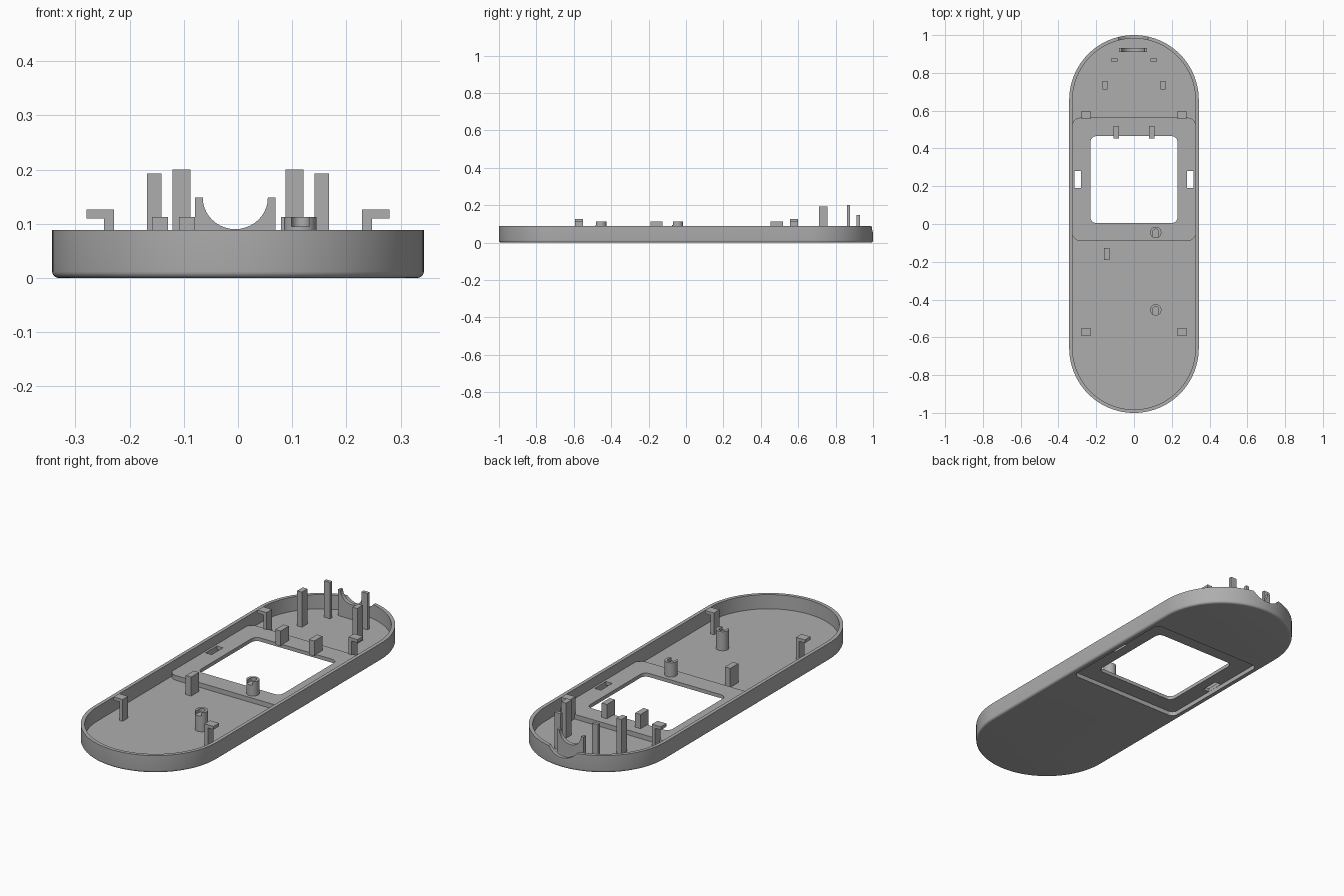
import bpy, bmesh, math
from mathutils import Matrix, Vector

old = bpy.data.objects.get("Cube")
if old:
    bpy.data.objects.remove(old, do_unlink=True)

grey = bpy.data.materials.new("grey plastic")
grey.use_nodes = True
colour = (0.42, 0.42, 0.42, 1)
grey.diffuse_color = colour
grey.node_tree.nodes["Principled BSDF"].inputs["Base Color"].default_value = colour

FLOOR, DECK, RIM = 0.016, 0.04, 0.088
HALF_W, WALL = 0.343, 0.018


def rounded(x0, x1, y0, y1, r, n=10):
    """Outline of a rectangle with rounded corners."""
    pts = []
    corners = [(x1 - r, y1 - r), (x0 + r, y1 - r), (x0 + r, y0 + r), (x1 - r, y0 + r)]
    for k, (cx, cy) in enumerate(corners):
        for i in range(n + 1):
            a = (k + i / n) * math.pi / 2
            pts.append((cx + r * math.cos(a), cy + r * math.sin(a)))
    return pts


def loft(name, rings):
    """Solid through (outline, z) rings of equal point count, capped at both ends."""
    bm = bmesh.new()
    loops = [[bm.verts.new((x, y, z)) for x, y in pts] for pts, z in rings]
    for a, b in zip(loops, loops[1:]):
        for i in range(len(a)):
            j = (i + 1) % len(a)
            bm.faces.new((a[i], a[j], b[j], b[i]))
    bm.faces.new(loops[0][::-1])
    bm.faces.new(loops[-1])
    bmesh.ops.recalc_face_normals(bm, faces=bm.faces)
    mesh = bpy.data.meshes.new(name)
    bm.to_mesh(mesh)
    bm.free()
    mesh.materials.append(grey)
    ob = bpy.data.objects.new(name, mesh)
    bpy.context.collection.objects.link(ob)
    return ob


def prism(name, pts, z0, z1):
    return loft(name, [(pts, z0), (pts, z1)])


def box(name, x0, x1, y0, y1, z0, z1):
    return prism(name, [(x0, y0), (x1, y0), (x1, y1), (x0, y1)], z0, z1)


def circle(x, y, r, n=32):
    return [(x + r * math.cos(2 * math.pi * i / n), y + r * math.sin(2 * math.pi * i / n))
            for i in range(n)]


def upright(name, pts, y0, y1):
    """Prism whose (x, z) outline runs from y0 to y1."""
    ob = prism(name, pts, -y1, -y0)
    ob.data.transform(Matrix.Rotation(math.pi / 2, 4, 'X'))
    return ob


def combine(ob, other, operation):
    """Apply a boolean and discard the helper."""
    mod = ob.modifiers.new(operation, 'BOOLEAN')
    mod.operation, mod.object, mod.solver = operation, other, 'EXACT'
    bpy.context.view_layer.update()
    deps = bpy.context.evaluated_depsgraph_get()
    mesh = bpy.data.meshes.new_from_object(ob.evaluated_get(deps))
    ob.modifiers.clear()
    ob.data = mesh
    bpy.data.objects.remove(other, do_unlink=True)


def stadium(inset):
    w = HALF_W - inset
    return rounded(-w, w, inset - 1, 1 - inset, w - 0.0001, 24)


# Tray with rounded bottom edge and thin wall
fillet = 0.012
rings = []
for i in range(6):
    a = i / 5 * math.pi / 2
    rings.append((stadium(fillet * (1 - math.sin(a))), fillet * (1 - math.cos(a))))
rings += [(stadium(0), RIM), (stadium(WALL), RIM), (stadium(WALL), FLOOR)]
tray = loft("tray", rings)

# Raised deck, hollowed below, with the window and side slots
combine(tray, prism("deck", rounded(-0.328, 0.328, -0.09, 0.563, 0.045), 0.008, DECK), 'UNION')
combine(tray, prism("recess", rounded(-0.315, 0.315, -0.08, 0.553, 0.03), -0.02, 0.022),
        'DIFFERENCE')
combine(tray, prism("window", rounded(-0.23, 0.23, 0.005, 0.465, 0.03), -0.02, 0.1), 'DIFFERENCE')
for s in (-1, 1):
    xs = sorted((s * 0.28, s * 0.314))
    combine(tray, box("slot", *xs, 0.19, 0.28, 0.01, 0.06), 'DIFFERENCE')

# Round notch in the back wall
combine(tray, upright("notch", circle(-0.005, 0.15, 0.1, 48), 0.95, 1.05), 'DIFFERENCE')

# Cradle plate with a half-round seat
arc = [(-0.005 + 0.06 * math.cos(a), 0.148 + 0.058 * math.sin(a))
       for a in (math.pi * (1 + i / 20) for i in range(21))]
cradle = [(-0.079, FLOOR - 0.004), (-0.079, 0.148)] + arc + [(0.069, 0.148), (0.069, FLOOR - 0.004)]
upright("cradle", cradle, 0.911, 0.931)

# Mirrored posts and hooked clips
base = FLOOR - 0.004
for s, side in ((1, "left"), (-1, "right")):
    def pair(name, xa, xb, *rest):
        return box(side + "_" + name, *sorted((s * xa, s * xb)), *rest)
    pair("tall_post", 0.088, 0.121, 0.86, 0.877, base, 0.2)
    pair("wide_post", 0.141, 0.168, 0.712, 0.756, base, 0.193)
    pair("deck_post", 0.079, 0.109, 0.453, 0.518, DECK - 0.004, 0.112)
    for end, y in (("back", 0.577), ("front", -0.572)):
        hook = [(0.229, base), (0.247, base), (0.247, 0.11), (0.279, 0.11),
                (0.279, 0.126), (0.229, 0.126)]
        upright(f"{side}_{end}_clip", [(s * x, z) for x, z in hook], y - 0.022, y + 0.022)

# Single floor post
box("floor_post", -0.159, -0.129, -0.19, -0.126, base, 0.112)

# Round pegs with an open slot in the top
for name, y, z in (("deck_peg", -0.045, DECK), ("floor_peg", -0.455, FLOOR)):
    peg = prism(name, circle(0.115, y, 0.03), z - 0.004, 0.112)
    slot = [(0.115 + 0.016 * math.cos(a), y + 0.002 + 0.016 * math.sin(a))
            for a in (math.pi * i / 12 for i in range(13))]
    slot += [(0.099, y - 0.05), (0.131, y - 0.05)]
    combine(peg, prism("peg_slot", slot, 0.095, 0.13), 'DIFFERENCE')

# Smooth shading with sharp edges kept
bpy.ops.object.select_all(action='DESELECT')
for ob in bpy.context.scene.objects:
    if ob.type == 'MESH' and grey.name in ob.data.materials:
        ob.select_set(True)
        bpy.context.view_layer.objects.active = ob
bpy.ops.object.shade_smooth_by_angle(angle=math.radians(35))
